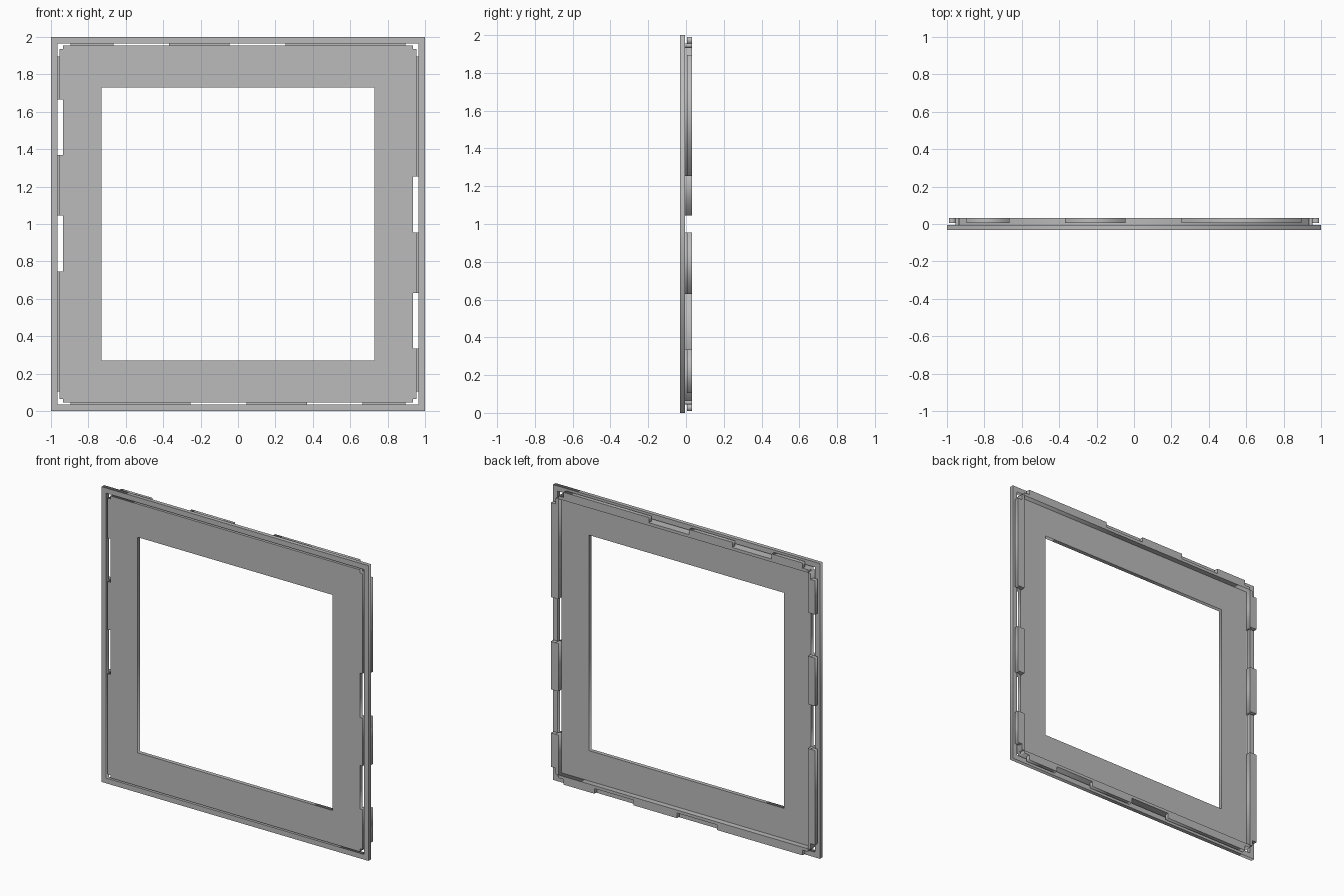
import bpy
import math
from mathutils import Matrix, Vector

cube = bpy.data.objects.get("Cube")
if cube:
    bpy.data.objects.remove(cube, do_unlink=True)

# One plain grey
grey = bpy.data.materials.new("plain_grey")
grey.use_nodes = True
COLOR = (0.5, 0.5, 0.5, 1)
grey.diffuse_color = COLOR
grey.node_tree.nodes["Principled BSDF"].inputs["Base Color"].default_value = COLOR

# Depth levels, front to back
FRONT, PLATE_BACK, CLIP_FRONT, BACK = -0.032, -0.005, 0.005, 0.032
# Distances from the centre
OPENING, WALL_IN, WALL_OUT, RIM_IN, CLIP_OUT = 0.73, 0.935, 0.955, 0.965, 0.99
CLIP_END = 0.895
NOTCHES = [(-0.665, -0.37), (-0.045, 0.255)]


def rect(u0, u1, v0, v1):
    return [(u0, v0), (u1, v0), (u1, v1), (u0, v1)]


def prism(name, loops, y0, y1):
    """Extrude outlines (outer first, then holes) in x, z from y0 to y1."""
    curve = bpy.data.curves.new(name, "CURVE")
    curve.dimensions = "2D"
    curve.fill_mode = "BOTH"
    curve.extrude = (y1 - y0) / 2
    for loop in loops:
        spline = curve.splines.new("POLY")
        spline.points.add(len(loop) - 1)
        for point, (x, z) in zip(spline.points, loop):
            point.co = (x, z, 0, 1)
        spline.use_cyclic_u = True
    temp = bpy.data.objects.new(name, curve)
    mesh = bpy.data.meshes.new_from_object(temp)
    bpy.data.objects.remove(temp)
    mesh.transform(Matrix.Translation((0, (y0 + y1) / 2, 1))
                   @ Matrix.Rotation(math.pi / 2, 4, "X"))
    mesh.name = name
    mesh.materials.clear()
    mesh.materials.append(grey)
    obj = bpy.data.objects.new(name, mesh)
    bpy.context.collection.objects.link(obj)
    return obj


# Thin outer rim
prism("outer_rim", [rect(-1, 1, -1, 1), rect(-RIM_IN, RIM_IN, -RIM_IN, RIM_IN)],
      FRONT, PLATE_BACK)

# Panel outline: one side with two notches, then its half-turn copy
half = [(WALL_IN, -WALL_OUT), (WALL_IN, -WALL_IN), (WALL_OUT, -WALL_IN)]
for a, b in NOTCHES:
    half += [(WALL_OUT, a), (WALL_IN, a), (WALL_IN, b), (WALL_OUT, b)]
half += [(WALL_OUT, WALL_IN), (WALL_IN, WALL_IN), (WALL_IN, WALL_OUT)]
outline = half + [(-x, -z) for x, z in half]
prism("window_panel", [outline, rect(-OPENING, OPENING, -OPENING, OPENING)],
      FRONT, PLATE_BACK)

# Spans between notches, with plain ends
cuts = [end for notch in NOTCHES for end in notch]


def spans(limit):
    ends = [-limit] + cuts + [limit]
    return list(zip(ends[::2], ends[1::2]))


for sign, side, edge in ((1, "left", "top"), (-1, "right", "bottom")):
    def turned(points):
        return [(x * sign, z * sign) for x, z in points]

    # Side walls are broken by the notches; top and bottom walls run through
    for i, (a, b) in enumerate(spans(WALL_IN)):
        prism(f"{side}_wall_{i + 1}", [turned(rect(WALL_IN, WALL_OUT, a, b))],
              PLATE_BACK, BACK)
    prism(f"{edge}_wall", [turned(rect(-WALL_IN, WALL_IN, WALL_IN, WALL_OUT))],
          PLATE_BACK, BACK)

    # Clips reaching outward behind the rim
    for i, (a, b) in enumerate(spans(CLIP_END)):
        prism(f"{side}_clip_{i + 1}", [turned(rect(WALL_OUT, CLIP_OUT, a, b))],
              CLIP_FRONT, BACK)
        prism(f"{edge}_clip_{i + 1}", [turned(rect(a, b, WALL_OUT, CLIP_OUT))],
              CLIP_FRONT, BACK)
